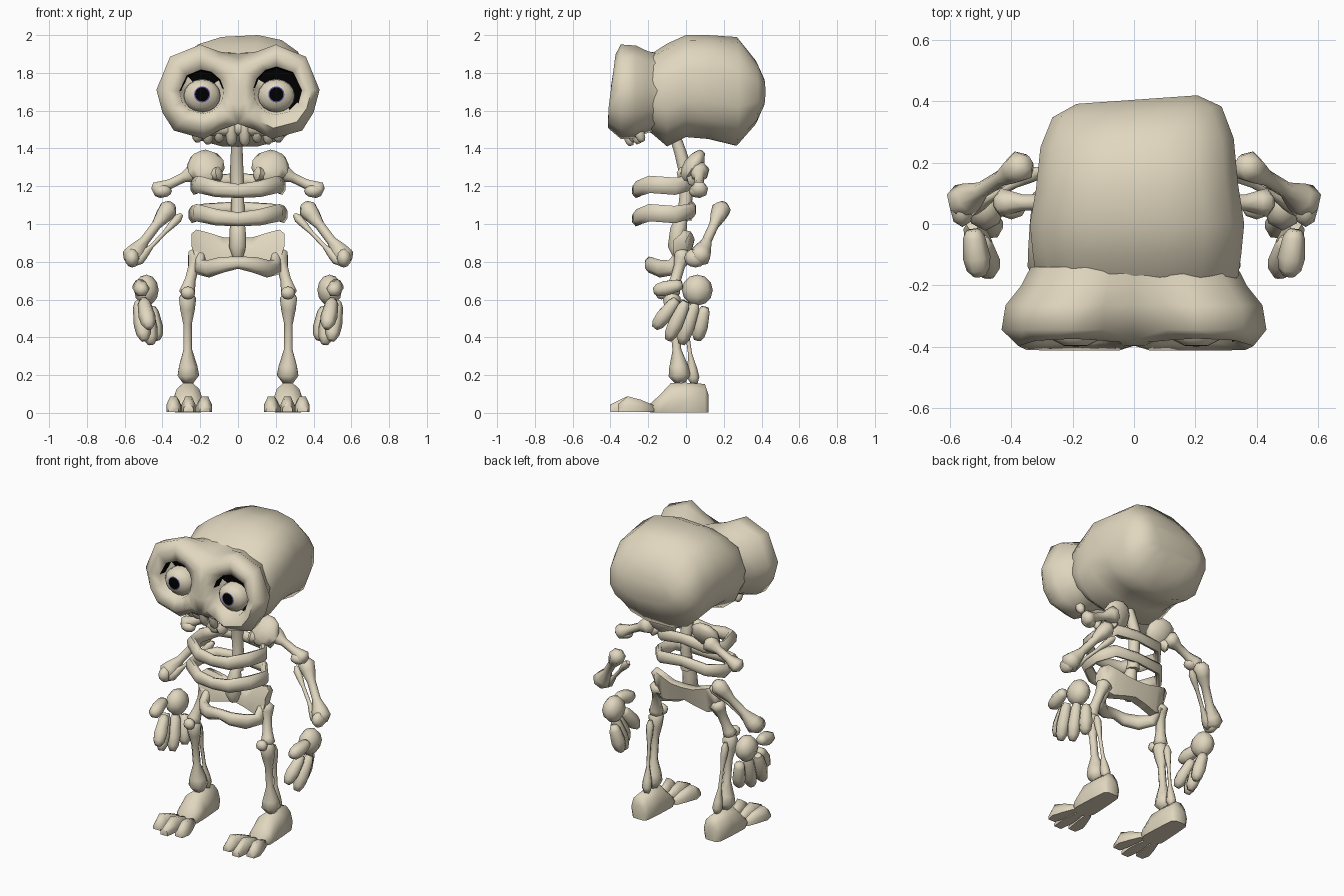
import bpy, bmesh, math
from mathutils import Vector, Euler

if "Cube" in bpy.data.objects:
    bpy.data.objects.remove(bpy.data.objects["Cube"])


def material(name, rgb):
    m = bpy.data.materials.new(name)
    m.diffuse_color = (*rgb, 1)
    m.use_nodes = True
    m.node_tree.nodes["Principled BSDF"].inputs["Base Color"].default_value = m.diffuse_color
    return m


BONE = material("bone", (0.75, 0.68, 0.52))
BLACK = material("black", (0, 0, 0))
IRIS = material("iris_violet", (0.12, 0.10, 0.42))


def finish(name, bm, mirror=True, rule=None):
    bmesh.ops.recalc_face_normals(bm, faces=bm.faces[:])
    if mirror:  # open the hidden ends that meet on the centre line
        inner = [f for f in bm.faces if all(abs(v.co.x) < 1e-4 for v in f.verts)]
        bmesh.ops.delete(bm, geom=inner, context='FACES')
    if rule:
        for f in bm.faces:
            f.material_index = rule(f.calc_center_median())
    me = bpy.data.meshes.new(name)
    bm.to_mesh(me)
    bm.free()
    for m in (BONE, BLACK, IRIS):
        me.materials.append(m)
    ob = bpy.data.objects.new(name, me)
    bpy.context.collection.objects.link(ob)
    if mirror:
        ob.modifiers.new("mirror", 'MIRROR')
    return ob


def skin(bm, rings):
    """Skin a closed shape over a list of equal-sized rings."""
    vs = [[bm.verts.new(p) for p in r] for r in rings]
    n = len(vs[0])
    for a, b in zip(vs, vs[1:]):
        for i in range(n):
            j = (i + 1) % n
            bm.faces.new((a[i], a[j], b[j], b[i]))
    bm.faces.new(vs[0])
    bm.faces.new(vs[-1])


def loft(name, rings, mirror=True, rule=None):
    bm = bmesh.new()
    skin(bm, rings)
    return finish(name, bm, mirror, rule)


def tube(name, pts, radii, up=(0, 1, 0), n=7, mirror=True):
    """Sweep rings along points; a radius is a number or (side, up) pair."""
    P = [Vector(p) for p in pts]
    rings = []
    for i, p in enumerate(P):
        d = (P[min(i + 1, len(P) - 1)] - P[max(i - 1, 0)]).normalized()
        if abs(p.x) < 1e-4 and mirror:
            d = Vector((math.copysign(1, d.x), 0, 0))
        s = d.cross(Vector(up)).normalized()
        u = s.cross(d)
        r = radii[i]
        ra, rb = r if isinstance(r, tuple) else (r, r)
        rings.append([p + s * ra * math.cos(a) + u * rb * math.sin(a)
                      for a in (2 * math.pi * (k + .5) / n for k in range(n))])
    return loft(name, rings, mirror)


def bone(name, a, b, ra, rm, rb, up=(0, 1, 0)):
    """Long bone with a knob on each end and a thin shaft."""
    a, b = Vector(a), Vector(b)
    prof = [(0, .5 * ra), (.08, ra), (.2, .85 * ra), (.36, rm), (.64, rm),
            (.82, .85 * rb), (.92, rb), (1, .5 * rb)]
    return tube(name, [a.lerp(b, t) for t, _ in prof], [r for _, r in prof], up)


def digit(name, a, b, r, up=(1, 0, 0)):
    """Stubby tapered bone for fingers and teeth."""
    a, b = Vector(a), Vector(b)
    prof = [(0, .5), (.15, .8), (.6, 1), (.85, .85), (1, .45)]
    return tube(name, [a.lerp(b, t) for t, _ in prof], [r * k for _, k in prof], up, 6)


def blob(name, loc, size, rot=(0, 0, 0)):
    bm = bmesh.new()
    bmesh.ops.create_uvsphere(bm, u_segments=8, v_segments=6, radius=1)
    R = Euler(rot).to_matrix()
    for v in bm.verts:
        v.co = Vector(loc) + R @ Vector(v.co[k] * size[k] for k in range(3))
    return finish(name, bm)


# Cranium: slightly lopsided rounded-square rings (y, half width, low z, high z)
def skull_ring(y, hw, lo, hi, n=16):
    out = []
    for k in range(n):
        a = 2 * math.pi * (k + .5) / n
        c, s = math.cos(a), math.sin(a)
        e = 0.8
        x = .01 + hw * math.copysign(abs(c) ** e, c)
        z = (lo + hi) / 2 + (hi - lo) / 2 * 1.015 * math.copysign(abs(s) ** e, s)
        out.append(Vector((x, y + .07 * x * max(0, y) / .4, min(2, z + .05 * x * (s > 0)))))
    return out


loft("cranium", [skull_ring(*r) for r in (
    (.405, .20, 1.62, 1.77), (.365, .28, 1.53, 1.86), (.265, .32, 1.415, 1.985),
    (.12, .335, 1.45, 1.995), (0, .355, 1.46, 1.995), (-.1, .345, 1.41, 1.95),
    (-.17, .335, 1.47, 1.905), (-.21, .30, 1.50, 1.87))], mirror=False)

# Face: outline around each eye, rolled over the brow into the socket
outline = [(0, 1.83), (.10, 1.89), (.20, 1.95), (.36, 1.885), (.432, 1.71), (.40, 1.59),
           (.34, 1.495), (.18, 1.45), (.09, 1.50), (0, 1.53), (0, 1.63), (0, 1.73)]
SOCKETS = ((1, .21, 1.705, .128), (-1, .192, 1.70, .117))


def face_ring(y, sx, sz, bridge):
    ring = [Vector((x * sx, y, 1.69 + (z - 1.69) * sz)) for x, z in outline]
    ring[0].z = bridge
    ring[1].z = max(ring[1].z, (bridge + ring[2].z) / 2)
    return ring


def socket_ring(t, y, r, ex, ez):
    ring = []
    for x, z in outline:
        d = Vector((x - ex, 0, z - ez)).normalized()
        p = Vector((x, 0, z)).lerp(Vector((ex, 0, ez)) + d * r, t)
        p.y = y + .13 * max(0, p.z - 1.6)
        ring.append(p)
    return ring


def socket_dark(c):
    side, ex, ez, r = SOCKETS[0 if c.x > 0 else 1]
    dx, dz = abs(c.x) - ex, c.z - ez
    low = -.05 if side > 0 and dx > .03 else .03
    return int(math.hypot(dx, dz) < r and dz > low)


face = bmesh.new()
for side, ex, ez, r in SOCKETS:
    front = face_ring(-.345, 1, 1, 1.83)
    for v in front:
        if v.x < .001:
            v.y = -.397 if v.z < 1.8 else -.378
    rings = [face_ring(-.14, .78, .80, 1.91), face_ring(-.20, .85, .86, 1.90),
             face_ring(-.265, .97, .98, 1.88), front,
             socket_ring(.45, -.412, r, ex, ez), socket_ring(1, -.39, r, ex, ez),
             socket_ring(1, -.34, r * .94, ex, ez), socket_ring(1, -.32, .02, ex, ez)]
    skin(face, [[Vector((v.x * side, v.y, v.z)) for v in ring] for ring in rings])
bmesh.ops.recalc_face_normals(face, faces=face.faces[:])
hidden = [f for f in face.faces if all(abs(v.co.x) < 1e-4 for v in f.verts)
          or all(v.co.y > -.141 for v in f.verts)]
bmesh.ops.delete(face, geom=hidden, context='FACES')
bmesh.ops.remove_doubles(face, verts=face.verts[:], dist=.0005)
finish("face", face, False, socket_dark)

# Eyeballs with pupil and iris bands turned around the y axis
eye_prof = [(.006, -.399), (.037, -.397), (.043, -.395), (.075, -.379), (.096, -.352), (.099, -.31)]
for name, ex in (("eyeball_right", .203), ("eyeball_left", -.19)):
    loft(name, [[Vector((ex + r * math.cos(a), y, 1.688 + r * math.sin(a) * (1 if r < .05 else .9) - r * r))
                 for a in (2 * math.pi * k / 16 for k in range(16))] for r, y in eye_prof], False,
         lambda c: 1 if c.y < -.3975 else (2 if c.y < -.3945 else 0))

# Upper jaw and teeth
tube("upper_jaw", [(-.24, -.25, 1.51), (-.12, -.29, 1.51), (.12, -.29, 1.51), (.24, -.25, 1.51)],
     [.03, .045, .045, .03], (0, 0, 1), mirror=False)
for i, (x, y, z) in enumerate([(.035, -.33, 1.43), (.10, -.31, 1.45), (.16, -.29, 1.44), (.215, -.27, 1.45)]):
    digit(f"tooth_{i}", (x, y, 1.54), (x, y + .04, z - .015), .03)

# Spine
tube("neck", [(-.005, -.06, 1.47), (-.005, -.03, 1.38), (-.005, 0, 1.27), (0, 0, 1.15), (0, -.01, 1.02)],
     [.03, .033, .038, .035, .04], mirror=False)
tube("lower_spine", [(0, -.02, 1.04), (0, -.04, .97), (0, -.05, .88), (0, -.04, .83)],
     [.03, .045, .048, .03], mirror=False)

# Ribs
for name, z, w in (("upper_rib", 1.19, .23), ("lower_rib", 1.04, .24)):
    tube(name, [(0, -.26, z - .015), (.11, -.255, z - .005), (w - .025, -.19, z + .02), (w, -.06, z + .01),
                (w * .7, .03, z + .03), (0, .03, z + .045)],
         [(.028, .038), (.03, .044), (.03, .047), (.025, .047), (.025, .04), (.025, .035)], (0, 0, 1))

# Shoulders and arms
blob("shoulder_blade", (.17, .035, 1.305), (.10, .05, .10), (-.6, .35, -.2))
bone("collar_bone", (.09, -.02, 1.27), (.23, .05, 1.24), .04, .03, .045)
bone("upper_arm", (.20, .07, 1.29), (.45, .07, 1.17), .055, .027, .048)
blob("upper_arm_knob", (.40, .055, 1.175), (.05, .04, .035))
bone("forearm", (.35, .20, 1.105), (.58, .06, .80), .052, .027, .06)
bone("forearm_thin", (.30, .175, 1.05), (.545, .045, .79), .024, .012, .03)
blob("wrist", (.56, .05, .82), (.04, .06, .05))

# Hands
blob("palm", (.485, .06, .65), (.065, .082, .082))
digit("thumb", (.525, -.02, .68), (.505, -.17, .645), .045)
for i, (x, y0, y1, z0, z1) in enumerate(((.485, -.05, -.165, .60, .45), (.51, .0, -.095, .59, .385),
                                        (.475, .05, -.025, .58, .365), (.445, .10, .06, .56, .385))):
    digit(f"finger_{i}", (x + .015, y0, z0), (x - .015, y1, z1), .045)

# Pelvis: wide back plate leaning back, with a dipping hoop in front
loft("pelvis_back", [[Vector((x, y + dy, z)) for dy, z in
                      ((-.05, lo), (-.045, (lo + hi) / 2), (-.005, hi), (.035, hi - .01), (.005, lo))]
                     for x, y, lo, hi in ((0, .01, .82, .925), (.08, .01, .80, .93), (.16, 0, .78, .955),
                                          (.22, -.01, .80, .97), (.245, -.02, .88, .95))])
tube("pelvis_front", [(0, -.19, .795), (.08, -.19, .785), (.15, -.13, .763), (.20, -.07, .77), (.20, -.01, .84)],
     [(.03, .033), (.032, .043), (.035, .048), (.03, .045), (.03, .04)], (0, 0, 1))

# Legs
bone("thigh", (.215, -.01, .86), (.275, -.08, .62), .048, .03, .045)
blob("kneecap", (.265, -.13, .635), (.038, .032, .034))
bone("shin", (.27, -.08, .645), (.265, -.03, .16), .048, .024, .06)
bone("calf_thin", (.275, -.02, .60), (.255, .045, .15), .024, .011, .032)

# Feet: rounded heel and three separate spread toes
loft("foot", [[Vector((.265 + sx * w * k, y, z * h + .003)) for sx, k, z in
               ((-1, .85, 0), (-1, 1, .4), (-1, .75, .8), (-1, .3, 1),
                (1, .3, 1), (1, .75, .8), (1, 1, .4), (1, .85, 0))]
              for y, w, h in ((.12, .04, .09), (.10, .065, .15), (.0, .075, .157),
                              (-.08, .08, .155), (-.14, .082, .09), (-.19, .055, .045))])
for i, (x0, x1, y1) in enumerate(((.21, .175, -.37), (.262, .262, -.40), (.312, .342, -.36))):
    loft(f"toe_{i}", [[Vector((x + sx * w, y, z)) for sx, z in
                       ((-1, .004), (-1, h * .5), (-.45, h), (.45, h), (1, h * .5), (1, .004))]
                      for x, y, w, h in ((x0, -.17, .018, .04), ((x0 + x1) / 2, -.24, .03, .07),
                                         (x1, -.31, .037, .088), (x1, y1, .026, .045))])

# Smooth shading with sharp edges kept
for ob in bpy.context.scene.objects:
    ob.select_set(True)
    bpy.context.view_layer.objects.active = ob
bpy.ops.object.shade_smooth_by_angle(angle=math.radians(70))
